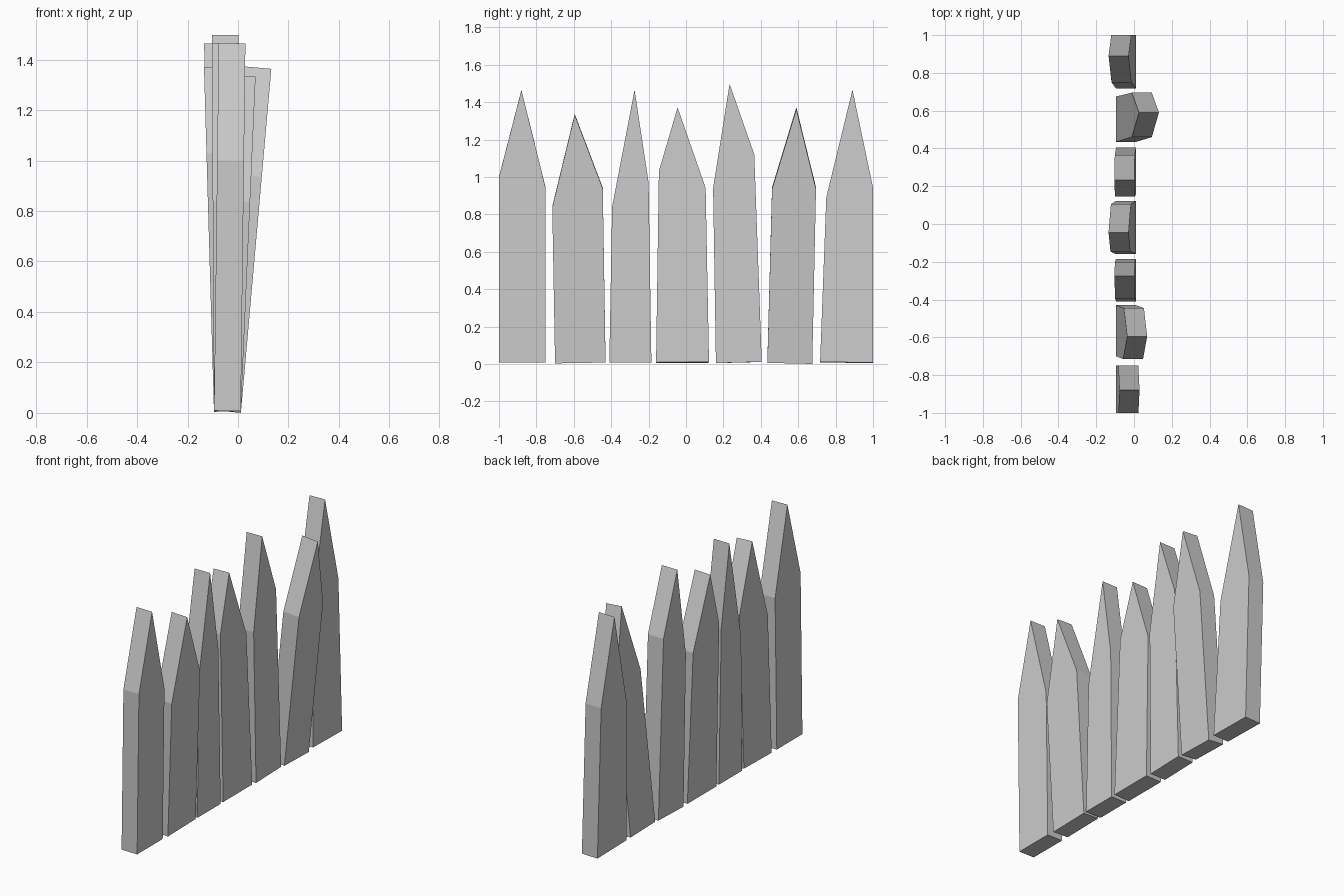
import bpy
import bmesh

if "Cube" in bpy.data.objects:
    bpy.data.objects.remove(bpy.data.objects["Cube"])

HALF = 0.053      # half the plank thickness
BASE_X = -0.042   # centre line of the fence at the ground
BASE_Z = 0.008

# Per plank: base y0, y1 | left shoulder y, z | right shoulder y, z | tip y, z | forward slope
PLANKS = [
    (-1.00, -0.75, -1.00, 1.00, -0.75, 0.94, -0.88, 1.465, 0.0125),
    (-0.70, -0.43, -0.715, 0.84, -0.445, 0.94, -0.595, 1.335, 0.044),
    (-0.41, -0.185, -0.395, 0.84, -0.20, 0.97, -0.275, 1.465, -0.006),
    (-0.16, 0.123, -0.145, 1.03, 0.105, 0.94, -0.045, 1.37, -0.029),
    (0.16, 0.405, 0.145, 0.94, 0.365, 1.12, 0.233, 1.497, -0.006),
    (0.435, 0.675, 0.46, 0.94, 0.695, 0.94, 0.59, 1.368, 0.0885),
    (0.717, 1.00, 0.75, 0.89, 1.00, 0.94, 0.89, 1.465, -0.027),
]


def make_plank(index, y0, y1, ly, lz, ry, rz, ty, tz, slope):
    """Pointed plank: pentagon profile given thickness and tilted as a rigid board."""
    # sideways lean drops the base corner on the leaning side
    dip = ((ly - y0) + (ry - y1)) / (lz + rz) * (y1 - y0) / 2
    profile = [(y0, BASE_Z + dip), (y1, BASE_Z - dip), (ry, rz), (ty, tz), (ly, lz)]
    bm = bmesh.new()
    rings = [[bm.verts.new((BASE_X + slope * z + dx, y, max(0, z - slope * dx)))
              for y, z in profile] for dx in (-HALF, HALF)]
    back, front = rings
    bm.faces.new(back[::-1])
    bm.faces.new(front)
    for i in range(5):
        j = (i + 1) % 5
        bm.faces.new((back[i], back[j], front[j], front[i]))
    bmesh.ops.recalc_face_normals(bm, faces=bm.faces)
    name = f"fence_plank_{index}"
    mesh = bpy.data.meshes.new(name)
    bm.to_mesh(mesh)
    bm.free()
    bpy.context.collection.objects.link(bpy.data.objects.new(name, mesh))


# Row of uneven planks
for n, plank in enumerate(PLANKS, 1):
    make_plank(n, *plank)
